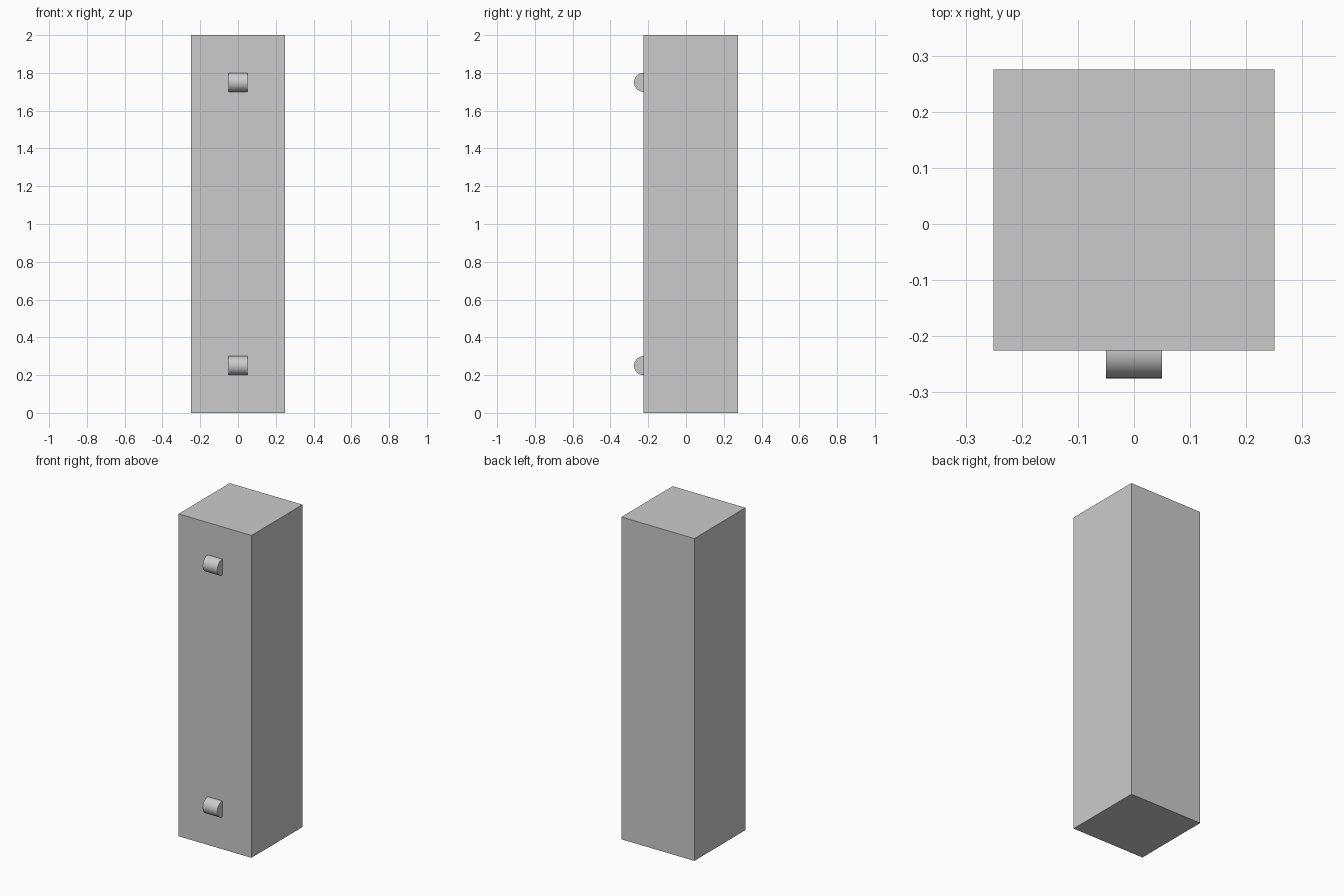
import bpy
import math

if "Cube" in bpy.data.objects:
    bpy.data.objects.remove(bpy.data.objects["Cube"])

FRONT_Y = -0.225  # front face of the pillar

# Square pillar body
bpy.ops.mesh.primitive_cube_add(size=1, location=(0, FRONT_Y + 0.25, 1))
body = bpy.context.object
body.name = "pillar_body"
body.scale = (0.5, 0.5, 2)
bpy.ops.object.transform_apply(location=False, rotation=False, scale=True)


def add_peg(name, z):
    """Short sideways cylinder, half sunk into the front face."""
    bpy.ops.mesh.primitive_cylinder_add(
        vertices=64, radius=0.05, depth=0.1,
        location=(0, FRONT_Y, z), rotation=(0, math.pi / 2, 0))
    bpy.context.object.name = name
    bpy.ops.object.shade_smooth_by_angle(angle=math.radians(30))


# Lower and upper pegs
add_peg("lower_peg", 0.25)
add_peg("upper_peg", 1.75)
